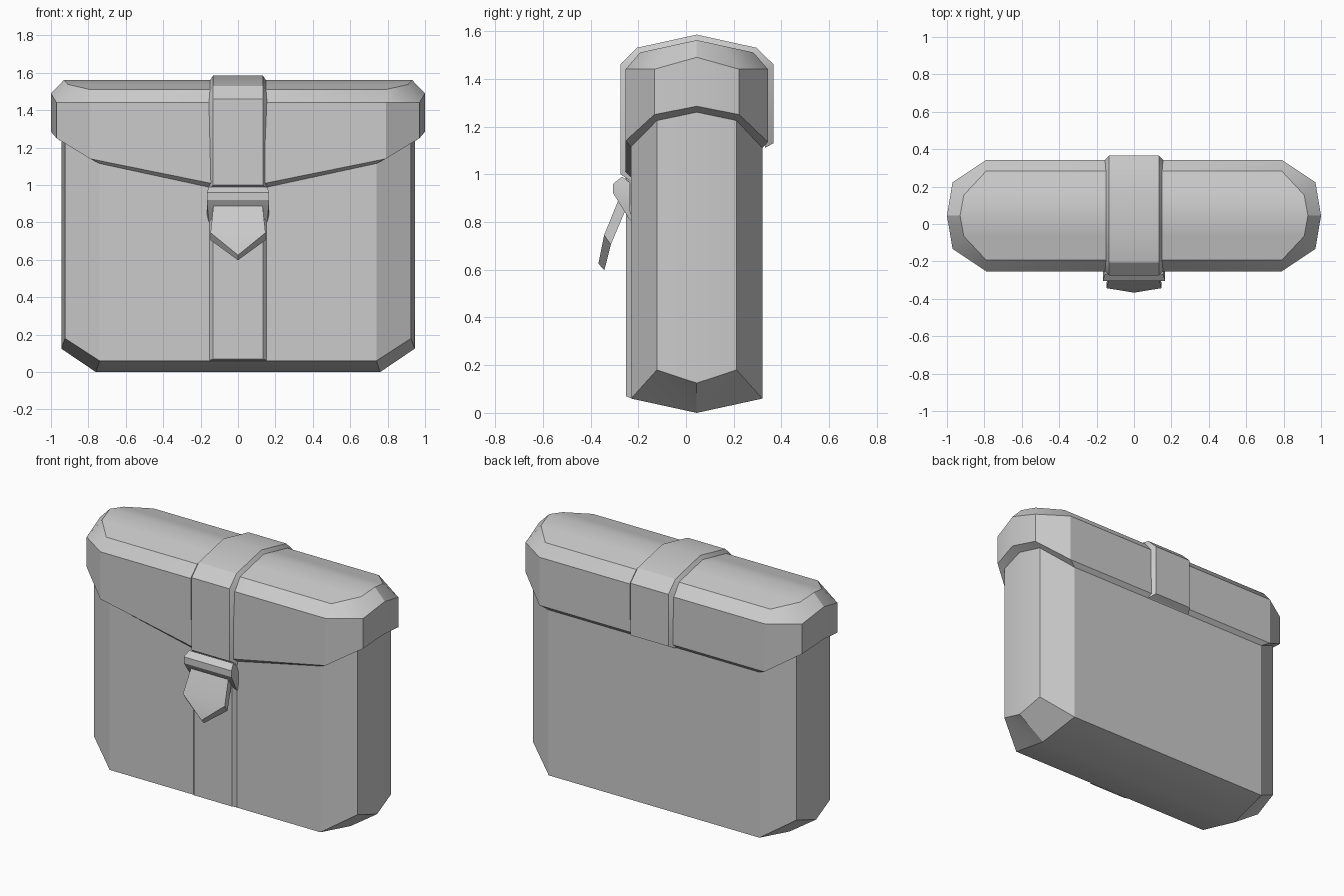
import bpy, bmesh, math

if "Cube" in bpy.data.objects:
    bpy.data.objects.remove(bpy.data.objects["Cube"])

grey = bpy.data.materials.new("plain_grey")
grey.use_nodes = True
COLOUR = (0.6, 0.6, 0.6, 1)
grey.diffuse_color = COLOUR
grey.node_tree.nodes["Principled BSDF"].inputs["Base Color"].default_value = COLOUR


def skin(name, rings, caps=(True, True)):
    """Loft half rings (x >= 0), mirrored across x; caps are strips across the mirror."""
    bm = bmesh.new()
    cache = {}

    def vert(p):
        key = tuple(round(c, 4) for c in p)
        if key not in cache:
            cache[key] = bm.verts.new(key)
        return cache[key]

    def face(points):
        vs = list(dict.fromkeys(vert(p) for p in points))
        if len(vs) > 2 and not bm.faces.get(vs):
            bm.faces.new(vs)

    def flip(p):
        return (-p[0], p[1], p[2])

    loops = [list(r) + [flip(p) for p in reversed(r)] for r in rings]
    for a, b in zip(loops, loops[1:]):
        for i in range(len(a)):
            j = (i + 1) % len(a)
            face((a[i], a[j], b[j], b[i]))
    for ring, wanted in zip((rings[0], rings[-1]), caps):
        if wanted:
            for p, q in zip(ring, ring[1:]):
                face((p, q, flip(q), flip(p)))
    bmesh.ops.recalc_face_normals(bm, faces=bm.faces)
    mesh = bpy.data.meshes.new(name)
    bm.to_mesh(mesh)
    bm.free()
    mesh.materials.append(grey)
    obj = bpy.data.objects.new(name, mesh)
    bpy.context.collection.objects.link(obj)
    bpy.ops.object.select_all(action='DESELECT')
    obj.select_set(True)
    bpy.context.view_layer.objects.active = obj
    bpy.ops.object.shade_smooth_by_angle(angle=math.radians(30))
    return obj


MID = 0.045  # depth of the bag's centre line


def plan(xs, depths, heights):
    """Half outline: front centre, front corner, side, end, side, back corner, back centre."""
    xc, xs_, xe = xs
    dc, ds = depths
    xyz = zip((0, xc, xs_, xe, xs_, xc, 0),
              (-dc, -dc, -ds, 0, ds, dc, dc), heights)
    return [(x, MID + y, z) for x, y, z in xyz]


# Bag body with a shallow keel along the bottom
body_x, body_d = (0.74, 0.925, 0.945), (0.275, 0.167)
foot = plan(body_x, body_d, (0.06, 0.06, 0.18, 0.125, 0.18, 0.06, 0.06))
keel = [(0.76, MID, 0)] * 3
skin("bag_body", [plan(body_x, body_d, [1.12, 1.16, 1.3, 1.3, 1.3, 1.16, 1.16]),
                  foot, foot[:2] + keel + foot[-2:]])

# Lid with a pointed front flap and a faceted crown
rim = [0.98, 1.14, 1.25, 1.285, 1.25, 1.135, 1.135]
lid_x, lid_d = (0.79, 0.97, 1.0), (0.298, 0.178)
skin("lid", [
    plan(body_x, body_d, [z - 0.025 for z in rim]),
    plan(lid_x, lid_d, rim),
    plan(lid_x, lid_d, (1.44, 1.44, 1.44, 1.49, 1.44, 1.44, 1.44)),
    plan((0.79, 0.91, 0.93), (0.238, 0.11), (1.51, 1.51, 1.538, 1.562, 1.538, 1.51, 1.51)),
], caps=(False, True))


def strap(name, inner, outer):
    """Band with bevelled sides following two (y, z) paths."""
    skin(name, [[(0.157, *i), (0.133, *o)] for i, o in zip(inner, outer)])


# Strap over the lid, and its continuation down the front of the body
strap("lid_strap",
      [(-0.23, 0.97), (-0.25, 1.44), (-0.19, 1.5), (MID, 1.55), (0.28, 1.5), (0.34, 1.44), (0.33, 1.11)],
      [(-0.275, 1.0), (-0.275, 1.46), (-0.205, 1.53), (MID, 1.585), (0.295, 1.53), (0.367, 1.46), (0.367, 1.13)])
strap("front_strap", [(-0.225, 1.05), (-0.225, 0.06)], [(-0.252, 1.05), (-0.252, 0.07)])

# Wedge-shaped buckle
skin("buckle", [[(w, yf, zf), (w, yb, zb)] for w, yf, zf, yb, zb in (
    (0.155, -0.268, 0.99, -0.235, 0.965),
    (0.167, -0.305, 0.96, -0.235, 0.93),
    (0.167, -0.305, 0.92, -0.235, 0.85),
    (0.157, -0.24, 0.815, -0.225, 0.8))])

# Pointed strap end hanging out of the buckle
skin("strap_tip", [
    [(0.13, -0.28, 0.9), (0.147, -0.343, 0.745), (0, -0.367, 0.625)],
    [(0.13, -0.245, 0.87), (0.147, -0.315, 0.705), (0, -0.342, 0.598)]])
